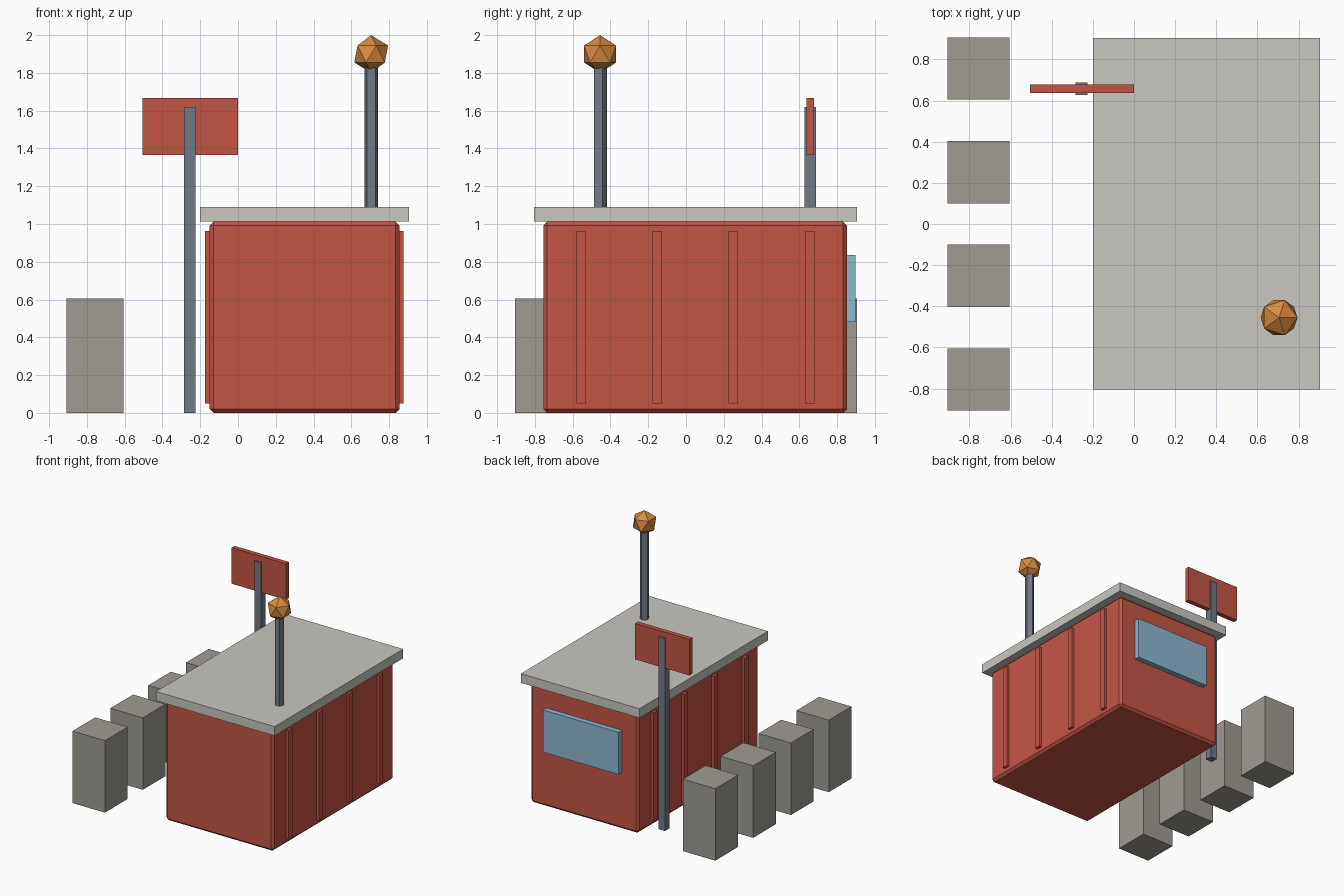
import bpy
import bmesh
import math
from mathutils import Matrix

if "Cube" in bpy.data.objects:
    bpy.data.objects.remove(bpy.data.objects["Cube"])


def material(name, rgb):
    m = bpy.data.materials.new(name)
    m.diffuse_color = (*rgb, 1.0)
    m.use_nodes = True
    m.node_tree.nodes["Principled BSDF"].inputs["Base Color"].default_value = m.diffuse_color
    return m


RED = material("red paint", (0.55, 0.09, 0.06))
CONCRETE = material("pale concrete", (0.58, 0.57, 0.53))
STONE = material("grey stone", (0.35, 0.33, 0.29))
STEEL = material("blue grey steel", (0.17, 0.195, 0.235))
GLASS = material("blue glass", (0.26, 0.48, 0.65))
AMBER = material("amber lamp", (0.69, 0.26, 0.05))


def finish(name, bm, mat):
    bmesh.ops.recalc_face_normals(bm, faces=bm.faces)
    mesh = bpy.data.meshes.new(name)
    bm.to_mesh(mesh)
    bm.free()
    mesh.materials.append(mat)
    ob = bpy.data.objects.new(name, mesh)
    bpy.context.collection.objects.link(ob)
    return ob


def box(name, x, y, z, mat):
    """Box from (min, max) ranges on each axis."""
    bm = bmesh.new()
    size = Matrix.Diagonal((x[1] - x[0], y[1] - y[0], z[1] - z[0], 1))
    centre = Matrix.Translation((sum(x) / 2, sum(y) / 2, sum(z) / 2))
    bmesh.ops.create_cube(bm, size=1, matrix=centre @ size)
    return finish(name, bm, mat)


# Hut body with chamfered edges
body = box("hut_body", (-0.15, 0.855), (-0.755, 0.852), (0, 1.012), RED)
chamfer = body.modifiers.new("chamfer", 'BEVEL')
chamfer.width = 0.02
chamfer.segments = 1

# Overhanging roof slab
box("roof_slab", (-0.2, 0.905), (-0.805, 0.905), (1.012, 1.09), CONCRETE)

# Vertical ribs on both long walls
for i in range(4):
    y = -0.555 + 0.403 * i
    for side, x in (("left", (-0.175, -0.125)), ("right", (0.825, 0.877))):
        box(f"{side}_rib_{i + 1}", x, (y - 0.025, y + 0.025), (0.05, 0.962), RED)

# Window panel on the back wall
box("back_window", (0.0, 0.705), (0.845, 0.897), (0.48, 0.835), GLASS)

# Row of stone blocks
for i in range(4):
    y = -0.755 + 0.5033 * i
    box(f"stone_block_{i + 1}", (-0.907, -0.605), (y - 0.151, y + 0.151),
        (0, 0.606), STONE)

# Sign on a square post
box("sign_post", (-0.285, -0.225), (0.627, 0.687), (0, 1.62), STEEL)
box("sign_board", (-0.505, 0.0), (0.637, 0.677), (1.365, 1.668), RED)

# Five-sided lamp mast
MX, MY = 0.705, -0.455
bm = bmesh.new()
ring = [bm.verts.new((MX + 0.038 * math.sin(a), MY + 0.038 * math.cos(a), 1.08))
        for a in (math.tau * k / 5 for k in range(5))]
base = bm.faces.new(ring)
top = bmesh.ops.extrude_face_region(bm, geom=[base], use_keep_orig=True)
bmesh.ops.translate(bm, vec=(0, 0, 0.76),
                    verts=[v for v in top["geom"] if isinstance(v, bmesh.types.BMVert)])
finish("lamp_mast", bm, STEEL)

# Faceted lamp ball
bm = bmesh.new()
bmesh.ops.create_icosphere(bm, subdivisions=1, radius=0.1,
                           matrix=Matrix.Translation((MX, MY, 1.9)))
finish("lamp_ball", bm, AMBER)
